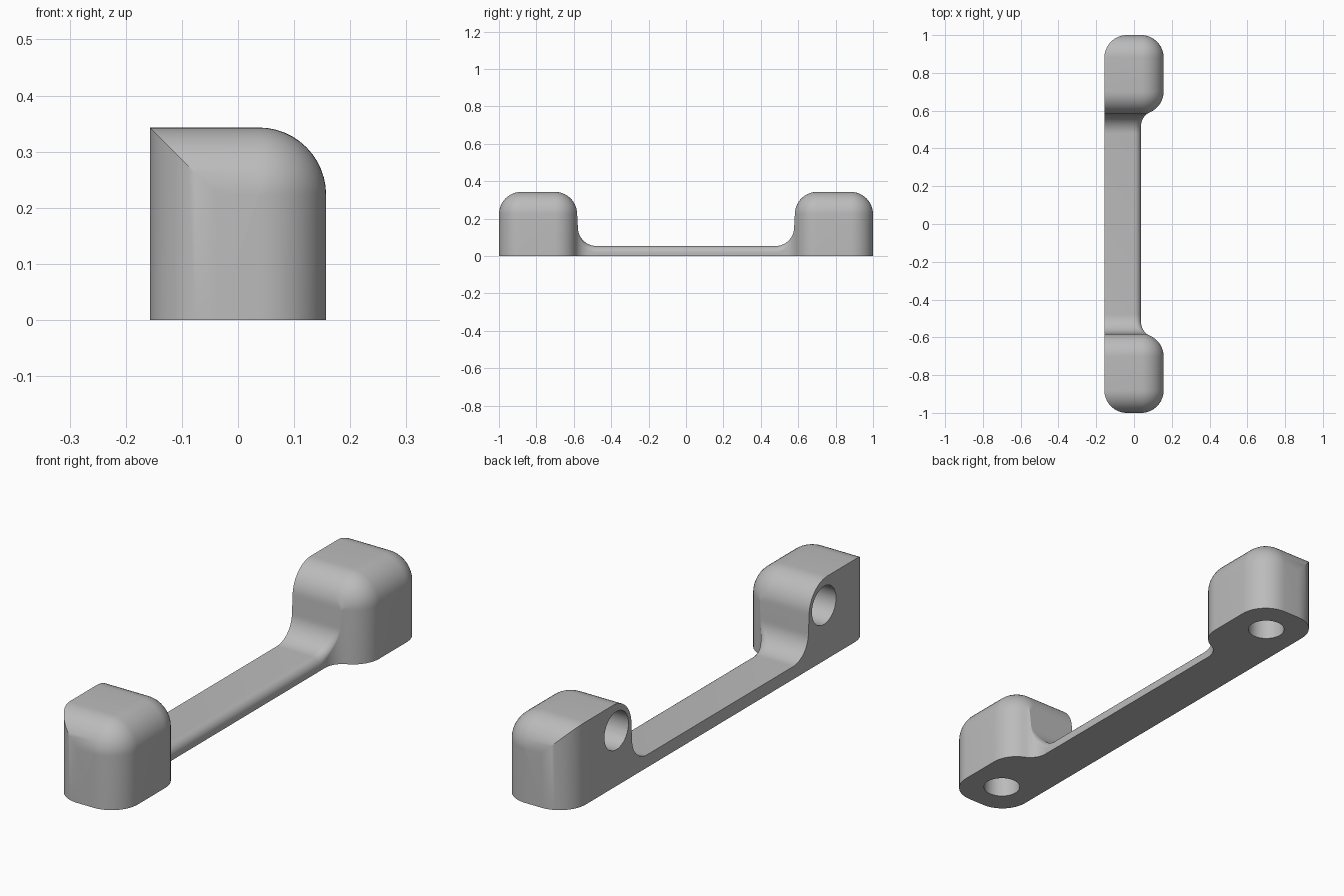
import bpy
import bmesh
from math import sin, cos, pi, sqrt
from mathutils import Matrix, Vector

cube = bpy.data.objects.get("Cube")
if cube:
    bpy.data.objects.remove(cube, do_unlink=True)

HALF_W, TOP, R = 0.157, 0.343, 0.12      # block half width, height, rounding
BAR_X, BAR_Z = 0.037, 0.053              # bar side and bar top
PLAN_R, SIDE_R = 0.08, 0.10              # inner fillets
STEPS, ARC = 14, 12
PLAN_Y = 0.702 - sqrt((R + PLAN_R) ** 2 - PLAN_R ** 2)
BLEND_Y = 0.702 - (0.702 - PLAN_Y) * R / (R + PLAN_R)

grey = bpy.data.materials.new("plain grey")
grey.use_nodes = True
colour = (0.5, 0.5, 0.5, 1)
grey.diffuse_color = colour
grey.node_tree.nodes["Principled BSDF"].inputs["Base Color"].default_value = colour


def neck_side(y):
    """Side of the bar, flaring out where it joins a block."""
    if y <= PLAN_Y:
        return BAR_X
    return BAR_X + PLAN_R - sqrt(PLAN_R ** 2 - (y - PLAN_Y) ** 2)


def half_sections():
    """Sections from the outer end inward: y, left, right, top, corner radius."""
    rows = []
    angles = [i / STEPS * pi / 2 for i in range(STEPS + 1)]
    for a in reversed(angles):                       # rounded outer end
        inset = R * (1 - cos(a))
        rows.append((0.88 + R * sin(a), inset - HALF_W, HALF_W - inset,
                     TOP - inset, R - inset))
    for a in angles:                                 # rounded inner end
        y, inset = 0.702 - R * sin(a), R * (1 - cos(a))
        right = HALF_W - inset if y >= BLEND_Y else neck_side(y)
        rows.append((y, -HALF_W, right, TOP - inset, R - inset))
    for a in angles:                                 # fillet down to the bar
        y = 0.478 + SIDE_R * cos(a)
        rows.append((y, -HALF_W, neck_side(y),
                     BAR_Z + SIDE_R * (1 - sin(a)), 0.036 * sin(a)))
    return rows


def ring(bm, y, left, right, top, r):
    r = max(r, 0.002)
    pts = [(left, 0), (right, 0)]
    for i in range(ARC + 1):
        a = i / ARC * pi / 2
        pts.append((right - r + r * cos(a), top - r + r * sin(a)))
    pts.append((left, top))
    return [bm.verts.new((x, y, z)) for x, z in pts]


# Handle body lofted along y
rows = half_sections()
rows += [(-row[0],) + row[1:] for row in reversed(rows)]
bm = bmesh.new()
rings = [ring(bm, *row) for row in rows]
for a, b in zip(rings, rings[1:]):
    for i in range(len(a)):
        j = (i + 1) % len(a)
        bm.faces.new((a[i], a[j], b[j], b[i]))
bm.faces.new(rings[0])
bm.faces.new(rings[-1])
bmesh.ops.recalc_face_normals(bm, faces=bm.faces)
mesh = bpy.data.meshes.new("handle")
bm.to_mesh(mesh)
bm.free()
mesh.materials.append(grey)
handle = bpy.data.objects.new("handle", mesh)
bpy.context.collection.objects.link(handle)

# Blind holes in the flat side and in the underside
bm = bmesh.new()


def drill(start, axis, radius, depth):
    axis = Vector(axis)
    turn = axis.to_track_quat('Z', 'Y').to_matrix().to_4x4()
    middle = Vector(start) + axis * (depth / 2 - 0.05)
    bmesh.ops.create_cone(bm, cap_ends=True, segments=48, radius1=radius,
                          radius2=radius, depth=depth + 0.1,
                          matrix=Matrix.Translation(middle) @ turn)


for side in (-1, 1):
    drill((-HALF_W, side * 0.68, 0.23), (1, 0, 0), 0.079, 0.22)
    drill((0, side * 0.84, 0), (0, 0, 1), 0.073, 0.22)
cut_mesh = bpy.data.meshes.new("hole_cutter")
bm.to_mesh(cut_mesh)
bm.free()
cut_mesh.materials.append(grey)
cutter = bpy.data.objects.new("hole_cutter", cut_mesh)
bpy.context.collection.objects.link(cutter)
cutter.hide_render = True

mod = handle.modifiers.new("holes", 'BOOLEAN')
mod.operation = 'DIFFERENCE'
mod.solver = 'EXACT'
mod.use_self = True
mod.object = cutter
bpy.ops.object.select_all(action='DESELECT')
handle.select_set(True)
bpy.context.view_layer.objects.active = handle
bpy.ops.object.modifier_apply(modifier=mod.name)
bpy.data.objects.remove(cutter, do_unlink=True)
bpy.ops.object.shade_smooth_by_angle(angle=pi / 6)
